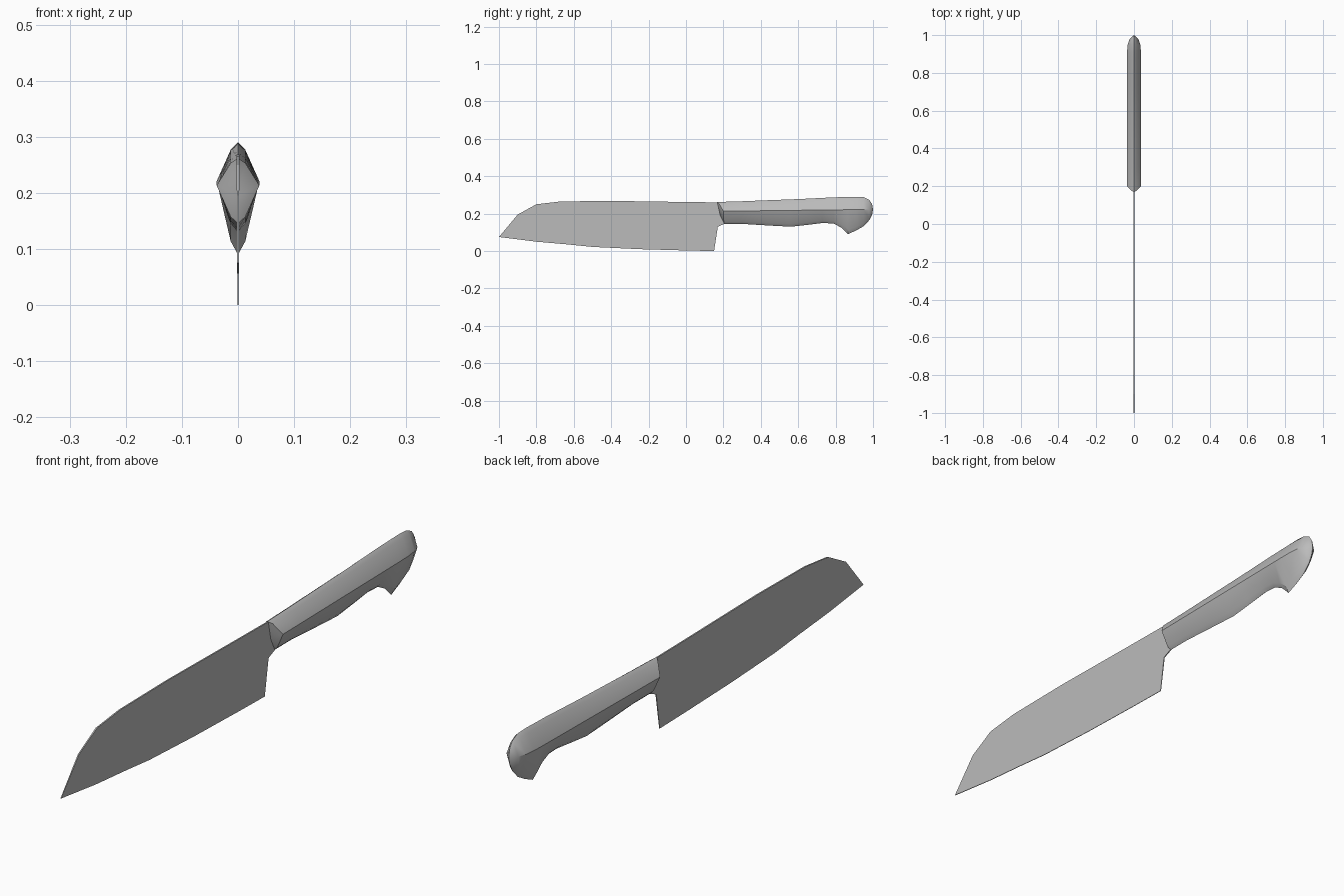
import bpy, bmesh

cube = bpy.data.objects.get("Cube")
if cube:
    bpy.data.objects.remove(cube, do_unlink=True)

grey = bpy.data.materials.new("plain grey")
grey.use_nodes = True
colour = (0.5, 0.5, 0.5, 1)
grey.diffuse_color = colour
grey.node_tree.nodes["Principled BSDF"].inputs["Base Color"].default_value = colour


def make_object(name, bm, smooth_angle=None):
    bmesh.ops.recalc_face_normals(bm, faces=bm.faces)
    mesh = bpy.data.meshes.new(name)
    bm.to_mesh(mesh)
    bm.free()
    mesh.materials.append(grey)
    obj = bpy.data.objects.new(name, mesh)
    bpy.context.collection.objects.link(obj)
    if smooth_angle:
        bpy.ops.object.select_all(action='DESELECT')
        obj.select_set(True)
        bpy.context.view_layer.objects.active = obj
        bpy.ops.object.shade_smooth_by_angle(angle=smooth_angle)
    return obj


# Blade: side outline (y, z), slightly thicker towards the spine
outline = [(-1, .075), (-.9, .195), (-.8, .25), (-.67, .265), (-.4, .268), (0, .262),
           (.17, .26), (.25, .2), (.21, .147), (.17, .13), (.15, 0), (0, .003),
           (-.25, .01), (-.5, .022), (-.64, .036), (-.8, .05)]
bm = bmesh.new()
sides = [[bm.verts.new((s * (.001 + .006 * z), y, z)) for y, z in outline] for s in (-1, 1)]
for side in sides:
    bm.faces.new(side)
for i in range(len(outline)):
    j = (i + 1) % len(outline)
    bm.faces.new((sides[0][i], sides[0][j], sides[1][j], sides[1][i]))
make_object("blade", bm)

# Handle: stations of y, top z, bottom z, half width at the ridge
stations = [(.2, .262, .145, .038), (.3, .266, .145, .038), (.45, .272, .136, .038),
            (.56, .276, .13, .038), (.65, .28, .14, .038), (.73, .284, .15, .038),
            (.79, .287, .147, .038), (.83, .288, .125, .038), (.865, .289, .09, .038),
            (.91, .29, .11, .037), (.95, .288, .133, .033), (.98, .274, .165, .023),
            (.995, .25, .195, .008)]
bm = bmesh.new()
rings = []
for y, top, bottom, half in stations:
    ridge = .213 + .012 * (y - .2)
    k = half / .038
    shoulder = top - .18 * (top - ridge)
    belly = bottom + .18 * (ridge - bottom)
    section = [(0, top), (.013 * k, shoulder), (half, ridge), (.013 * k, belly), (0, bottom),
               (-.013 * k, belly), (-half, ridge), (-.013 * k, shoulder)]
    # The front end is a wedge that leans back towards the underside
    lean = [-.035, -.023, 0, .002, .005, .002, 0, -.023] if y == .2 else [0] * 8
    rings.append([bm.verts.new((x, y + d, z)) for (x, z), d in zip(section, lean)])
for a, b in zip(rings, rings[1:]):
    for i in range(8):
        j = (i + 1) % 8
        bm.faces.new((a[i], a[j], b[j], b[i]))

# Front wedge with a centre edge, and the rounded butt
front = bm.verts.new((0, .18, .195))
butt = bm.verts.new((0, 1, .222))
for ring, tip in ((rings[0], front), (rings[-1], butt)):
    for i in range(8):
        bm.faces.new((ring[i], ring[(i + 1) % 8], tip))
make_object("handle", bm, .45)
